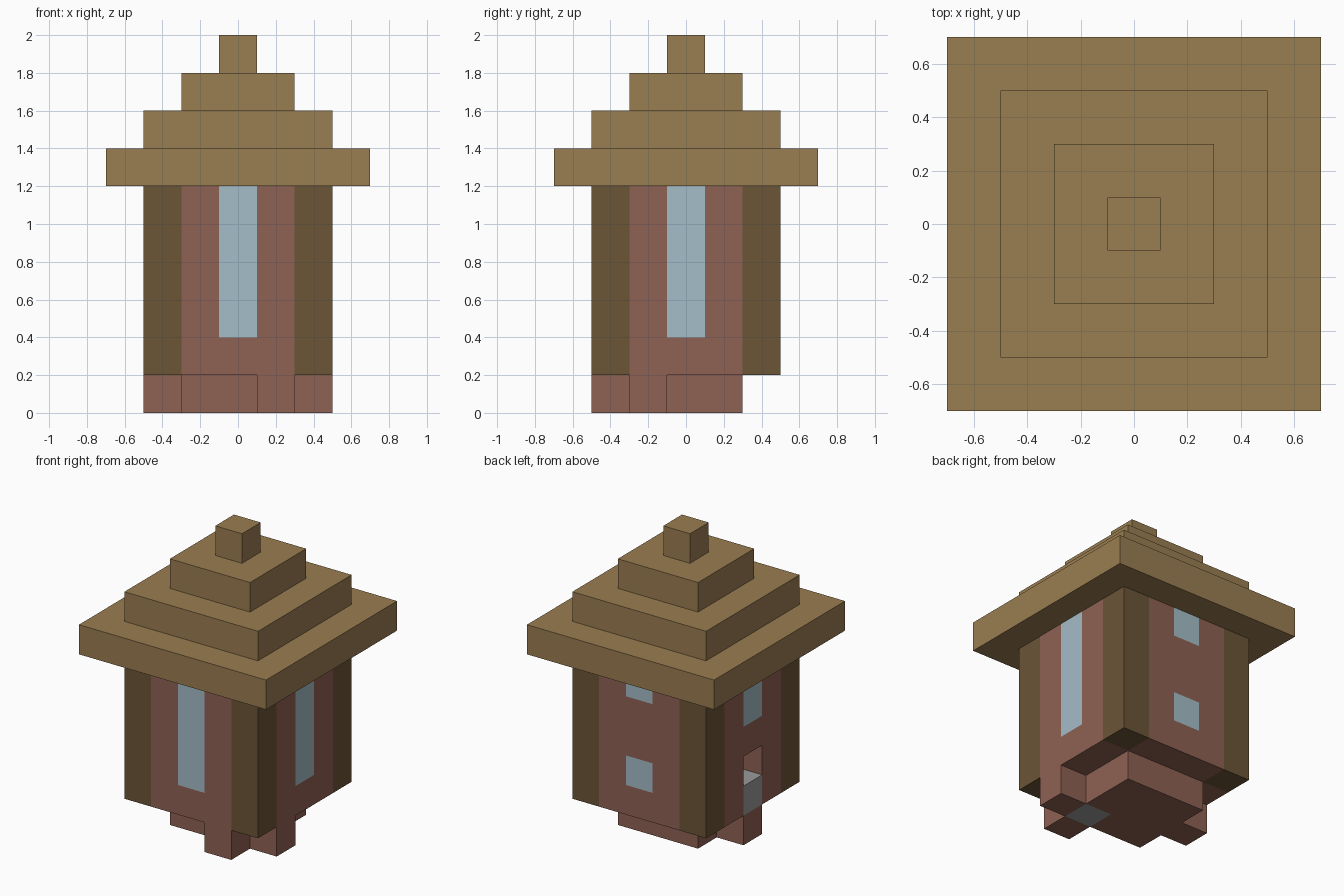
import bpy, bmesh, math
from mathutils import Matrix, Vector

cube = bpy.data.objects.get("Cube")
if cube:
    bpy.data.objects.remove(cube, do_unlink=True)

UNIT = 0.2  # edge length of one building block


def material(name, *srgb):
    """One flat colour, given as sRGB bytes."""
    col = [((c / 255 + 0.055) / 1.055) ** 2.4 for c in srgb] + [1.0]
    m = bpy.data.materials.new(name)
    m.use_nodes = True
    m.diffuse_color = col
    bsdf = next(n for n in m.node_tree.nodes if n.type == 'BSDF_PRINCIPLED')
    bsdf.inputs["Base Color"].default_value = col
    bsdf.inputs["Roughness"].default_value = 0.9
    return m


PLANK = material("roof planks", 154, 125, 81)
LOG = material("dark timber", 107, 85, 54)
BRICK = material("red brick", 143, 97, 83)
GLASS = material("pale blue glass", 165, 189, 200)
STONE = material("grey stone", 154, 154, 154)


def box(name, mat, x, y, z, turn=0):
    """Box over (low, high) block ranges, turned about z by quarter turns."""
    size = Vector([r[1] - r[0] for r in (x, y, z)])
    mid = Vector([(r[0] + r[1]) / 2 for r in (x, y, z)])
    bm = bmesh.new()
    bmesh.ops.create_cube(bm, size=1)
    place = (Matrix.Scale(UNIT, 4) @ Matrix.Rotation(turn * math.pi / 2, 4, 'Z')
             @ Matrix.Translation(mid) @ Matrix.Diagonal(size).to_4x4())
    bm.transform(place)
    mesh = bpy.data.meshes.new(name)
    bm.to_mesh(mesh)
    bm.free()
    mesh.materials.append(mat)
    obj = bpy.data.objects.new(name, mesh)
    bpy.context.scene.collection.objects.link(obj)
    return obj


def cell(i):
    """Range of the single block centred on index i."""
    return (i - 0.5, i + 0.5)


# Foundation: a brick square with one stone block and three stubs
ground = (0, 1)
box("foundation_main", BRICK, (-1.5, 0.5), (-1.5, 1.5), ground)
box("foundation_side", BRICK, (0.5, 1.5), (-0.5, 1.5), ground)
box("foundation_stone", STONE, cell(1), cell(-1), ground)
box("foundation_front_stub", BRICK, cell(1), cell(-2), ground)
box("foundation_side_stub", BRICK, cell(2), cell(-1), ground)
box("door_step", BRICK, cell(-2), cell(0), ground)

# Timber posts at the corners
for turn, name in enumerate(("front_left", "back_left", "back_right", "front_right")):
    box(name + "_post", LOG, cell(2), cell(-2), (1, 6), turn)

# Walls: brick panels beside a centre column stacked from bottom to top
WALLS = (
    ("front", [("sill", BRICK, 1, 2), ("window", GLASS, 2, 6)]),
    ("left", [("sill", BRICK, 1, 2), ("window", GLASS, 2, 6)]),
    ("back", [("sill", BRICK, 1, 2), ("lower_window", GLASS, 2, 3),
              ("middle_panel", BRICK, 3, 5), ("upper_window", GLASS, 5, 6)]),
    ("right", [("door_sill", STONE, 1, 2),  # open doorway above the sill
               ("lintel", BRICK, 3, 4), ("window", GLASS, 4, 6)]),
)
for turn, (side, column) in enumerate(WALLS):
    for i, end in ((-1, "a"), (1, "b")):
        box(f"{side}_wall_panel_{end}", BRICK, cell(i), cell(-2), (1, 6), turn)
    for part, mat, low, high in column:
        box(f"{side}_{part}", mat, cell(0), cell(-2), (low, high), turn)

# Stepped roof: each tier is one block smaller all round
for tier, half in enumerate((3.5, 2.5, 1.5, 0.5)):
    box(f"roof_tier_{tier + 1}", PLANK, (-half, half), (-half, half), (6 + tier, 7 + tier))
